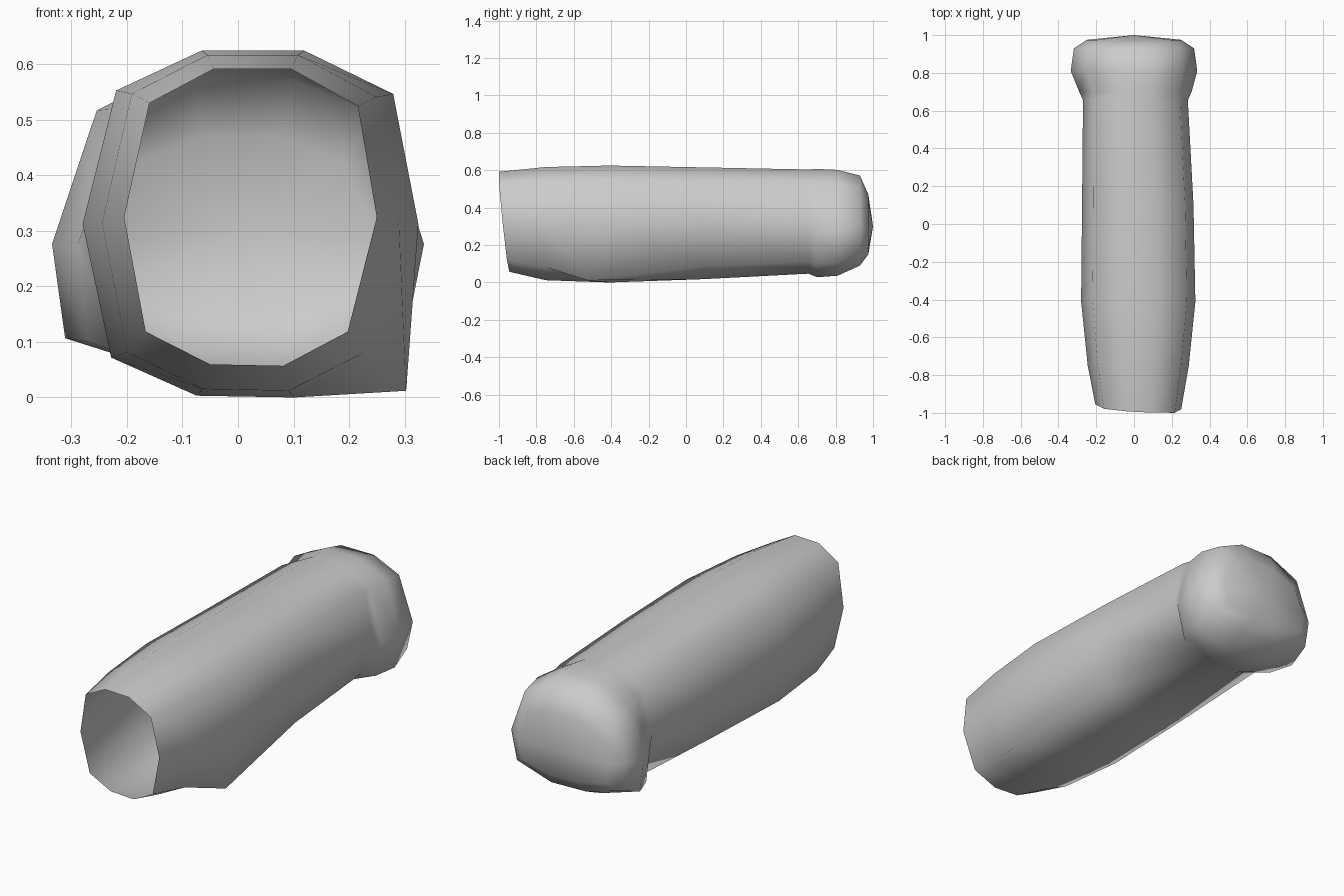
import bpy, bmesh

if "Cube" in bpy.data.objects:
    bpy.data.objects.remove(bpy.data.objects["Cube"])

# Ten-sided cross-sections, normalised to -1..1 (clockwise from top left)
GRIP = [(-.29, 1), (.32, 1), (.85, .75), (1, 0), (.77, -.77),
        (.26, -1), (-.32, -.99), (-.83, -.77), (-1, 0), (-.8, .77)]
HEAD = [(-.25, 1), (.32, 1), (.76, .74), (1, -.15), (.9, -.75),
        (.3, -1), (-.3, -.98), (-.93, -.75), (-1, -.15), (-.76, .7)]

# Stations: profile, y, x min, x max, z min, z max
STATIONS = [
    (GRIP, -.968, -.205, .25, .057, .592),
    (GRIP, -.75, -.245, .29, .012, .617),
    (GRIP, -.41, -.28, .325, 0, .625),
    (GRIP, .10, -.275, .315, .018, .615),
    (GRIP, .655, -.27, .285, .047, .604),
    (HEAD, .70, -.29, .305, .028, .607),
    (HEAD, .81, -.335, .335, .036, .602),
    (HEAD, .93, -.318, .318, .09, .572),
    (HEAD, .975, -.25, .25, .15, .47),
]


def build_handle():
    bm = bmesh.new()
    rings = []
    for i, (profile, y, x0, x1, z0, z1) in enumerate(STATIONS):
        ring = []
        for u, v in profile:
            # The open front rim is cut at a slant
            dy = -.027 * v - .013 * u if i == 0 else 0
            ring.append(bm.verts.new(((x0 + x1) / 2 + u * (x1 - x0) / 2, y + dy,
                                      (z0 + z1) / 2 + v * (z1 - z0) / 2)))
        rings.append(ring)
    # Flared corner at the lower right
    rings[2][4].co = (.303, -.53, .012)
    # Skin between the stations, front left open
    for a, b in zip(rings, rings[1:]):
        for j in range(10):
            k = (j + 1) % 10
            bm.faces.new((a[j], a[k], b[k], b[j]))
    # Gently domed end
    tip = bm.verts.new((0, 1, .3))
    for j in range(10):
        bm.faces.new((rings[-1][j], rings[-1][(j + 1) % 10], tip))
    bmesh.ops.recalc_face_normals(bm, faces=bm.faces)
    # Outward check: the tip should face +y
    bm.normal_update()
    if tip.normal.y < 0:
        bmesh.ops.reverse_faces(bm, faces=bm.faces)
    for f in bm.faces:
        f.smooth = True
    mesh = bpy.data.meshes.new("handle")
    bm.to_mesh(mesh)
    bm.free()
    obj = bpy.data.objects.new("handle", mesh)
    bpy.context.collection.objects.link(obj)
    return obj


build_handle()
